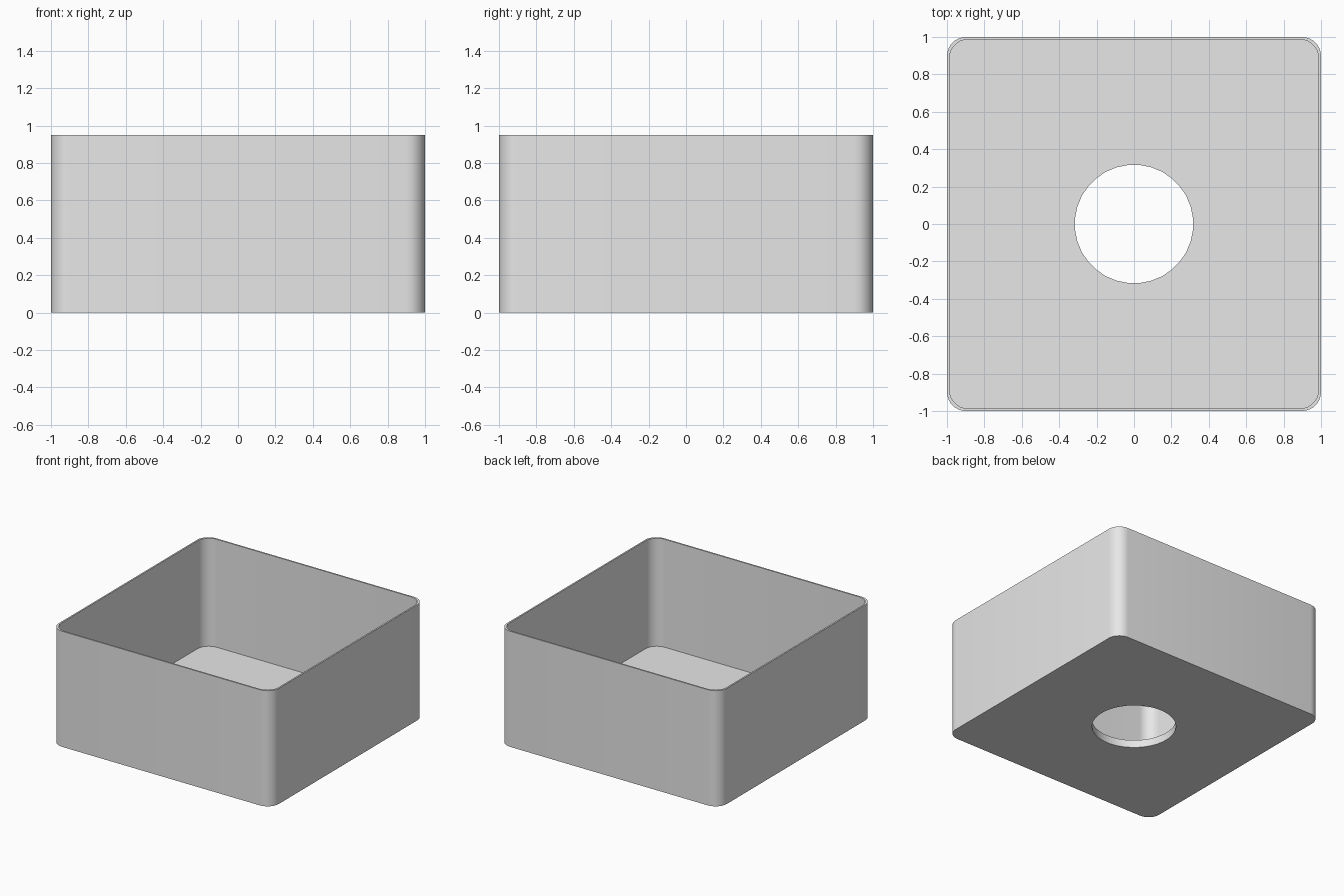
import bpy, bmesh, math

if "Cube" in bpy.data.objects:
    bpy.data.objects.remove(bpy.data.objects["Cube"])

HEIGHT, FLOOR, WALL = 0.95, 0.063, 0.0127
CORNER, HOLE = 0.102, 0.317
STEPS = 8                      # points per rounded corner
COUNT = STEPS * 4

grey = bpy.data.materials.new("plain grey")
grey.diffuse_color = (0.8, 0.8, 0.8, 1)
grey.use_nodes = True
grey.node_tree.nodes["Principled BSDF"].inputs["Base Color"].default_value = grey.diffuse_color


def rounded_square(bm, half, radius, z):
    ring = []
    for q in range(4):
        mid = math.radians(45 + 90 * q)
        cx = math.copysign(half - radius, math.cos(mid))
        cy = math.copysign(half - radius, math.sin(mid))
        for i in range(STEPS):
            a = math.radians(90 * (q + i / (STEPS - 1)))
            ring.append(bm.verts.new((cx + radius * math.cos(a), cy + radius * math.sin(a), z)))
    return ring


def circle(bm, radius, z):
    angles = [math.tau * (i + 0.5) / COUNT for i in range(COUNT)]
    return [bm.verts.new((radius * math.cos(a), radius * math.sin(a), z)) for a in angles]


# Closed skin: hole bottom, underside, outer wall, rim, inner wall, floor, hole top
bm = bmesh.new()
rings = [
    circle(bm, HOLE, 0),
    rounded_square(bm, 1, CORNER, 0),
    rounded_square(bm, 1, CORNER, HEIGHT),
    rounded_square(bm, 1 - WALL, CORNER, HEIGHT),
    rounded_square(bm, 1 - WALL, CORNER, FLOOR),
    circle(bm, HOLE, FLOOR),
]
for k, low in enumerate(rings):
    high = rings[(k + 1) % len(rings)]
    for i in range(COUNT):
        j = (i + 1) % COUNT
        bm.faces.new((low[i], low[j], high[j], high[i]))
bmesh.ops.recalc_face_normals(bm, faces=bm.faces)

mesh = bpy.data.meshes.new("open_box")
bm.to_mesh(mesh)
bm.free()
mesh.materials.append(grey)
box = bpy.data.objects.new("open_box", mesh)
bpy.context.collection.objects.link(box)

# Smooth corners, sharp rims
bpy.context.view_layer.objects.active = box
box.select_set(True)
bpy.ops.object.shade_smooth_by_angle(angle=math.radians(30))
